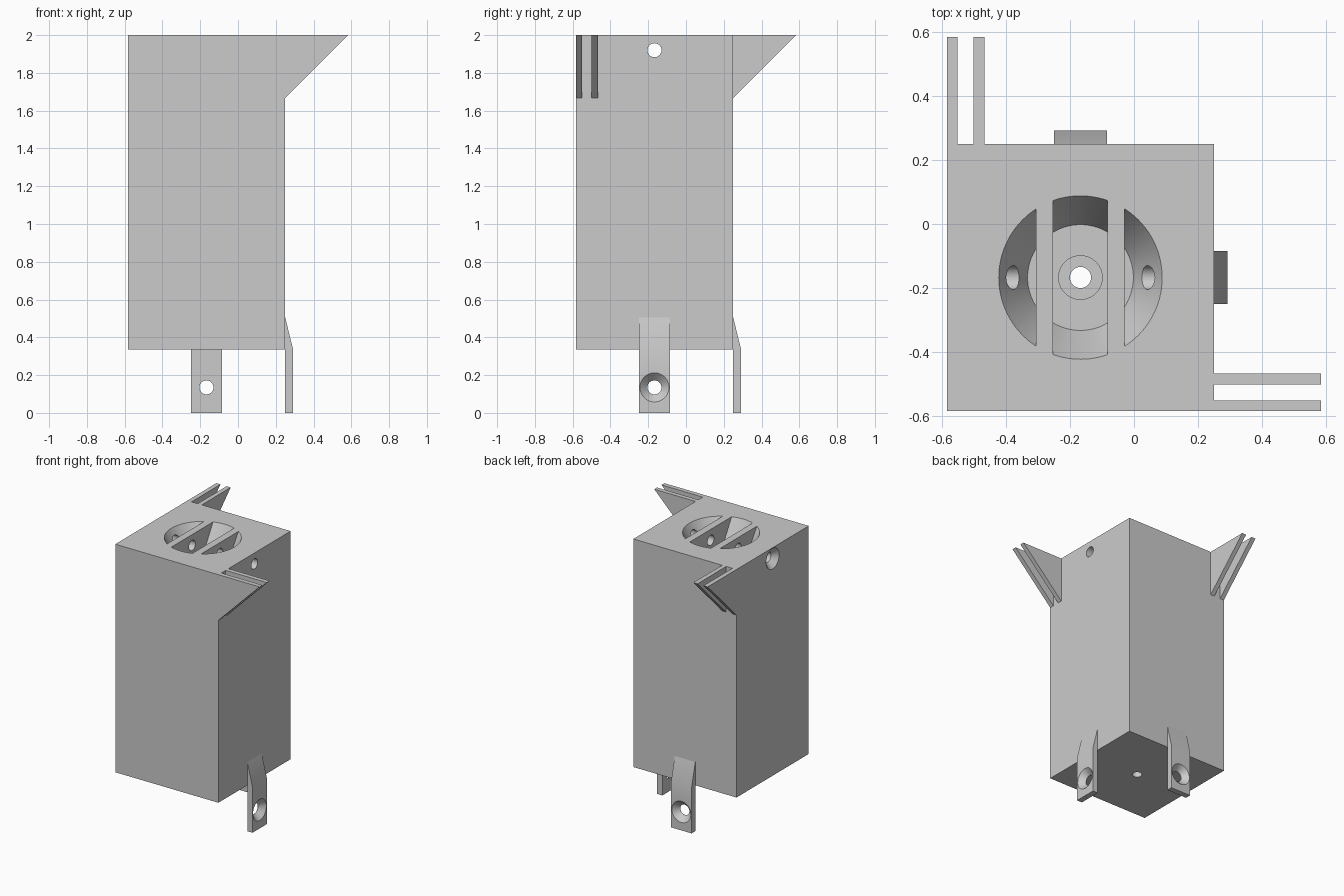
import bpy, bmesh, math
from mathutils import Matrix, Vector

cube = bpy.data.objects.get("Cube")
if cube:
    bpy.data.objects.remove(cube, do_unlink=True)

grey = bpy.data.materials.new("light_grey")
grey.use_nodes = True
grey.diffuse_color = (0.6, 0.6, 0.6, 1)
grey.node_tree.nodes["Principled BSDF"].inputs["Base Color"].default_value = (0.6, 0.6, 0.6, 1)

LOW, HIGH, C = -0.583, 0.25, -0.167      # body sides and its centre line
BASE, TOP, FLOOR = 0.335, 2.0, 1.833
ALONG_X = Matrix.Rotation(math.pi / 2, 4, 'Y')
SWAP_XY = Matrix(((0, 1, 0, 0), (1, 0, 0, 0), (0, 0, 1, 0), (0, 0, 0, 1)))


def finish(bm, name):
    bmesh.ops.recalc_face_normals(bm, faces=bm.faces)
    mesh = bpy.data.meshes.new(name)
    bm.to_mesh(mesh)
    bm.free()
    mesh.materials.append(grey)
    obj = bpy.data.objects.new(name, mesh)
    bpy.context.collection.objects.link(obj)
    return obj


def box(name, lo, hi):
    bm = bmesh.new()
    lo, hi = Vector(lo), Vector(hi)
    size = Matrix.Diagonal((*(hi - lo), 1))
    bmesh.ops.create_cube(bm, size=1, matrix=Matrix.Translation((lo + hi) / 2) @ size)
    return finish(bm, name)


def lathe(name, profile, matrix=Matrix(), sides=64):
    """Closed solid of revolution from (radius, height) points."""
    bm = bmesh.new()
    rings = [[bm.verts.new((r * math.cos(math.tau * i / sides),
                            r * math.sin(math.tau * i / sides), h)) for i in range(sides)]
             for r, h in profile]
    for a, b in zip(rings, rings[1:]):
        for i in range(sides):
            j = (i + 1) % sides
            bm.faces.new((a[i], a[j], b[j], b[i]))
    bm.faces.new(rings[0])
    bm.faces.new(rings[-1])
    bm.transform(matrix)
    return finish(bm, name)


def plate(name, outline, y0, y1, matrix):
    """Extrude an (x, z) outline from y0 to y1."""
    bm = bmesh.new()
    face = bm.faces.new([bm.verts.new((x, y0, z)) for x, z in outline])
    grown = bmesh.ops.extrude_face_region(bm, geom=[face])["geom"]
    bmesh.ops.translate(bm, vec=(0, y1 - y0, 0),
                        verts=[v for v in grown if isinstance(v, bmesh.types.BMVert)])
    bm.transform(matrix)
    return finish(bm, name)


def cut(obj, cutter):
    mod = obj.modifiers.new("cut", 'BOOLEAN')
    mod.operation, mod.solver, mod.object = 'DIFFERENCE', 'EXACT', cutter
    select(obj)
    bpy.ops.object.modifier_apply(modifier=mod.name)
    bpy.data.objects.remove(cutter, do_unlink=True)


def select(obj):
    bpy.ops.object.select_all(action='DESELECT')
    obj.select_set(True)
    bpy.context.view_layer.objects.active = obj


# Tall block
body = box("body", (LOW, LOW, BASE), (HIGH, HIGH, TOP))

# Conical bowl in the top, leaving two upright bars across it
slope = (0.255 - 0.165) / (TOP - FLOOR)
bowl = lathe("bowl_cutter", [(0.165, FLOOR), (0.255 + slope * 0.1, TOP + 0.1)],
             Matrix.Translation((C, C, 0)), 96)
for x0, x1 in ((-0.305, -0.253), (-0.083, -0.03)):
    cut(bowl, box("bar_cutter", (x0, -1, 1), (x1, 1, 3)))
cut(body, bowl)

# Drain hole with counterbore, running down through the base
cut(body, lathe("drain_cutter", [(0.033, 0.2), (0.033, FLOOR - 0.05), (0.068, FLOOR - 0.05),
                                 (0.068, FLOOR + 0.05)], Matrix.Translation((C, C, 0))))

# Cross hole near the top, countersunk on the right face
cut(body, lathe("cross_hole_cutter", [(0.085, LOW - 0.01), (0.037, LOW + 0.04), (0.037, 0.4)],
                Matrix.Translation((0, C, 1.92)) @ ALONG_X, 48))

parts = [body]
for side, matrix in (("left", Matrix()), ("back", SWAP_XY)):
    # Pair of triangular fins
    for label, y in (("outer", LOW), ("inner", -0.5)):
        parts.append(plate(f"{side}_{label}_fin", [(HIGH, 1.667), (0.583, TOP), (HIGH, TOP)],
                           y, y + 0.033, matrix))
    # Mounting tab with a countersunk screw hole
    tab = plate(f"{side}_tab", [(HIGH, 0), (0.292, 0), (0.292, 0.335), (HIGH, 0.505)],
                C - 0.083, C + 0.083, matrix)
    cut(tab, lathe("screw_cutter", [(0.037, 0.1), (0.037, 0.252), (0.085, 0.3)],
                   matrix @ Matrix.Translation((0, C, 0.135)) @ ALONG_X, 48))
    parts.append(tab)

for part in parts:
    select(part)
    bpy.ops.object.shade_smooth_by_angle(angle=math.radians(30))
